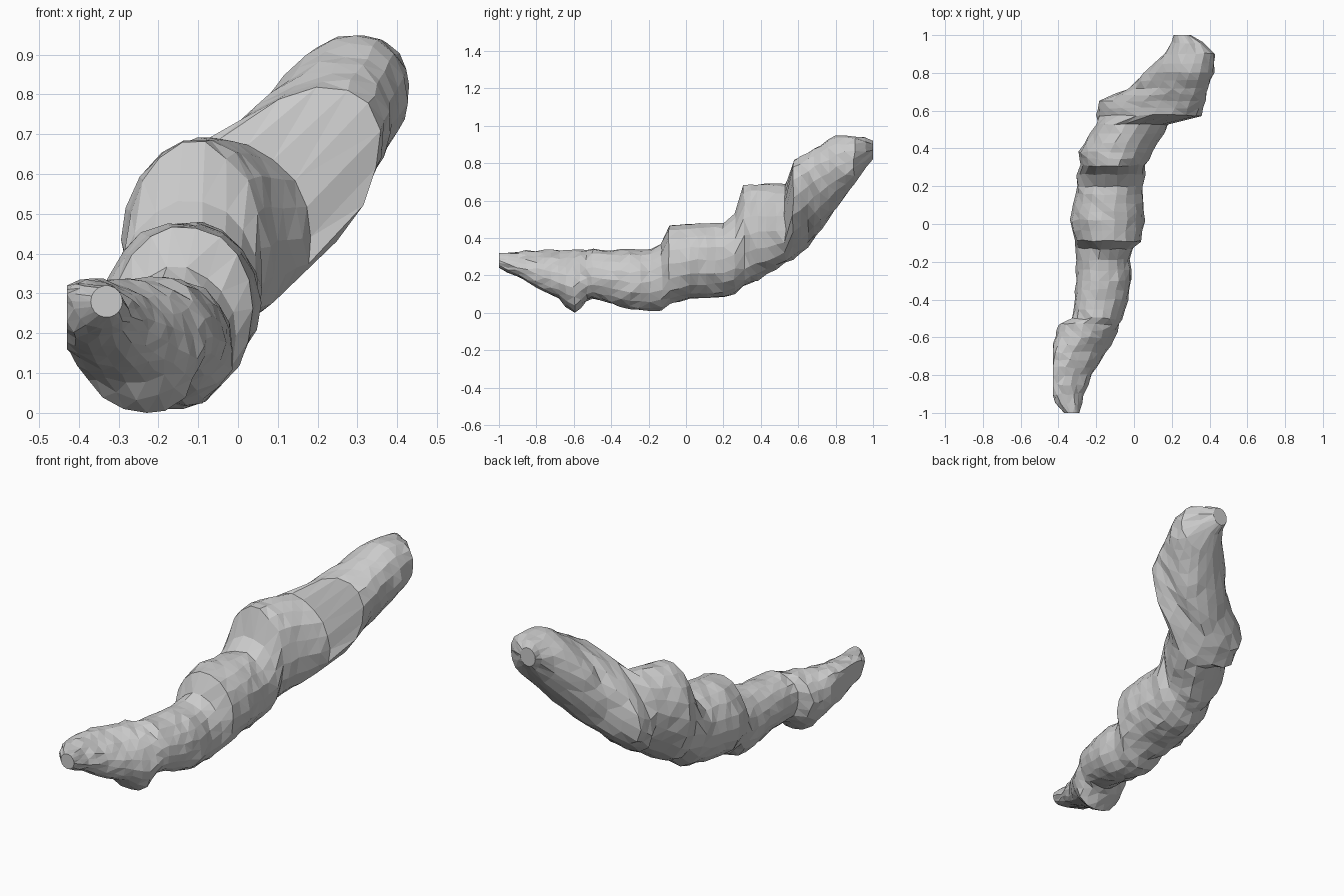
import bpy, bmesh, math, random

if "Cube" in bpy.data.objects:
    bpy.data.objects.remove(bpy.data.objects["Cube"])

random.seed(4)
SIDES = 18
STEP = 0.045

# Cross-sections along the stem: y, left, right, bottom, top, lean
SECTIONS = [
    (-1.00, -.37, -.29, .24, .32, 0),
    (-0.90, -.46, -.27, .19, .328, -.2),
    (-0.80, -.475, -.22, .135, .333, -.3),
    (-0.68, -.455, -.155, .07, .335, -.3),
    (-0.60, -.415, -.10, .00, .337, -.2),
    (-0.53, -.395, -.075, .06, .338, -.1),
    (-0.50, -.33, -.06, .075, .338, -.1),
    (-0.30, -.305, -.01, .02, .338, -.1),
    (-0.19, -.305, -.025, .005, .34, -.05),
    (-0.13, -.305, -.005, .01, .365, 0),
    (-0.09, -.31, .04, .045, .47, 0),
    (0.02, -.345, .055, .075, .478, .05),
    (0.20, -.30, .05, .085, .48, 0),
    (0.26, -.30, .055, .10, .53, 0),
    (0.31, -.28, .06, .14, .68, 0),
    (0.38, -.29, .10, .17, .69, 0),
    (0.53, -.20, .185, .265, .685, -.15),
    (0.575, -.20, .345, .29, .82, .6),
    (0.65, -.18, .365, .36, .86, .7),
    (0.72, -.03, .385, .45, .90, .55),
    (0.80, .05, .42, .56, .95, .35),
    (0.90, .16, .43, .69, .948, .1),
    (0.96, .20, .36, .78, .935, 0),
    (1.00, .21, .30, .82, .92, 0),
]


def ring(bm, s, wobble):
    y, left, right, bottom, top, lean = s
    cx, cz = (left + right) / 2, (bottom + top) / 2
    verts = []
    for i in range(SIDES):
        t = math.tau * i / SIDES - max(lean, 0) / 2
        dx = (right - left) / 2 * math.cos(t)
        dz = (top - bottom) / 2 * math.sin(t + lean)
        # leaning sections bulge towards the lower right
        bulge = .3 * max(lean, 0) * max(dx - dz, 0) / 2
        x = cx + dx + bulge + random.uniform(-wobble, wobble)
        z = cz + dz - bulge + random.uniform(-wobble, wobble)
        dy = random.uniform(-wobble, wobble)
        # the left side near the front tip is cut flat
        verts.append(bm.verts.new((min(max(x, -.43), .43), y + dy, max(z, 0))))
    return verts


# Fill in rings between the given cross-sections
stations = []
for a, b in zip(SECTIONS, SECTIONS[1:]):
    n = max(1, round((b[0] - a[0]) / STEP))
    for k in range(n):
        stations.append([p + (q - p) * k / n for p, q in zip(a, b)])
stations.append(SECTIONS[-1])

# Lumpy stem skin with flat end caps
bm = bmesh.new()
last = len(stations) - 1
rings = [ring(bm, s, 0 if i in (0, last) else .006) for i, s in enumerate(stations)]
for r0, r1 in zip(rings, rings[1:]):
    for i in range(SIDES):
        j = (i + 1) % SIDES
        bm.faces.new((r0[i], r0[j], r1[j], r1[i]))
caps = [bm.faces.new(rings[0]), bm.faces.new(rings[-1])]
bmesh.ops.triangulate(bm, faces=[f for f in bm.faces if f not in caps])
bmesh.ops.recalc_face_normals(bm, faces=bm.faces)

mesh = bpy.data.meshes.new("lumpy_stem")
bm.to_mesh(mesh)
bm.free()
bpy.context.collection.objects.link(bpy.data.objects.new("lumpy_stem", mesh))
